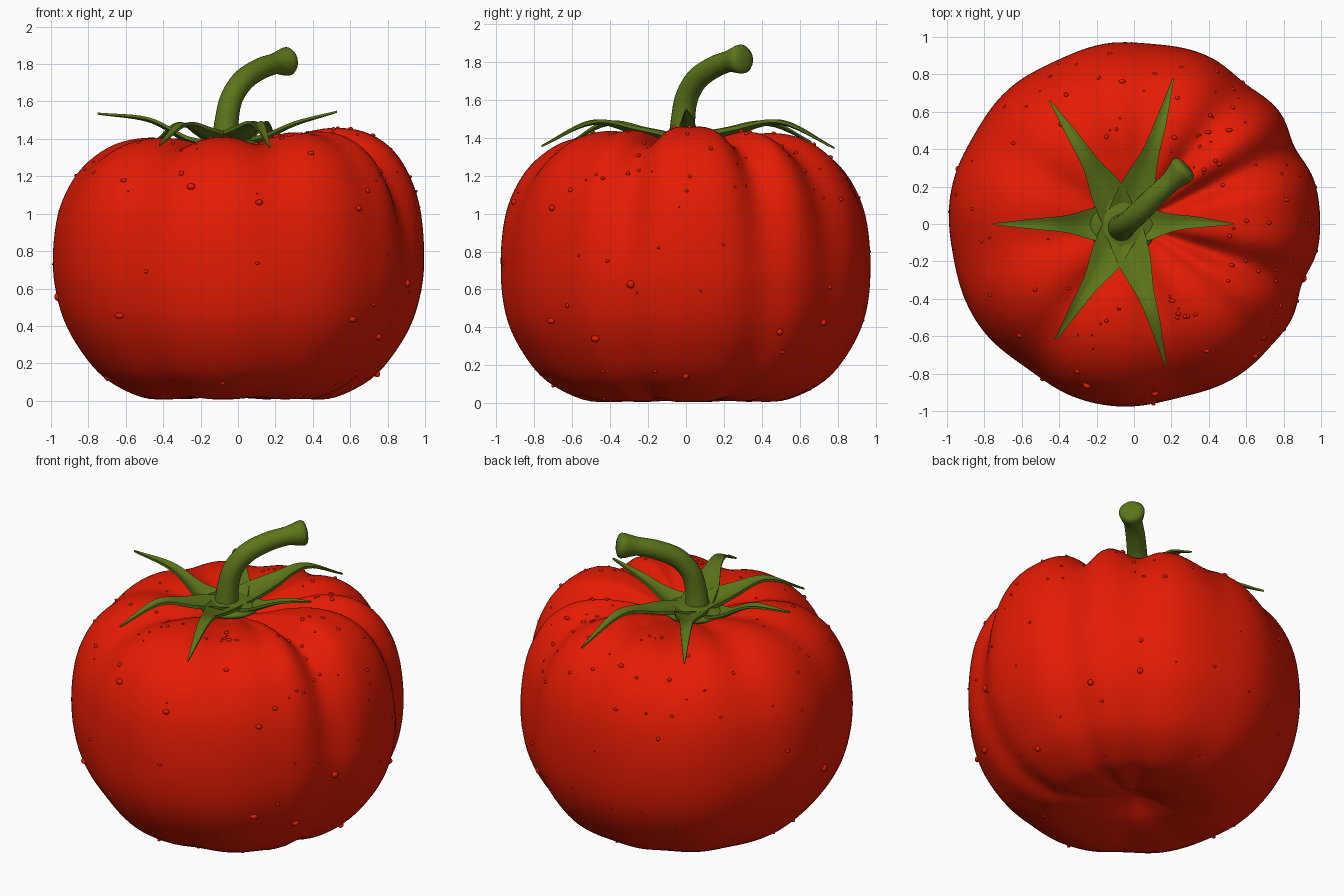
import bpy, bmesh, math, random
from mathutils import Vector, Matrix

cube = bpy.data.objects.get("Cube")
if cube:
    bpy.data.objects.remove(cube, do_unlink=True)
random.seed(7)


def material(name, color):
    m = bpy.data.materials.new(name)
    m.use_nodes = True
    m.diffuse_color = color
    m.node_tree.nodes["Principled BSDF"].inputs["Base Color"].default_value = color
    return m


red = material("tomato red", (0.78, 0.011, 0.001, 1))
green = material("stem green", (0.105, 0.178, 0.01, 1))


def finish(name, bm, mat, angle=60):
    bmesh.ops.recalc_face_normals(bm, faces=bm.faces[:])
    me = bpy.data.meshes.new(name)
    bm.to_mesh(me)
    bm.free()
    me.materials.append(mat)
    ob = bpy.data.objects.new(name, me)
    bpy.context.scene.collection.objects.link(ob)
    bpy.ops.object.select_all(action='DESELECT')
    ob.select_set(True)
    bpy.context.view_layer.objects.active = ob
    bpy.ops.object.shade_smooth_by_angle(angle=math.radians(angle))
    return ob


def spline(pts, t):
    """Smooth curve through pts, t from 0 to 1."""
    pts = [Vector(p) for p in pts]
    f = min(max(t, 0), 1) * (len(pts) - 1)
    i = min(int(f), len(pts) - 2)
    u = f - i
    b, c = pts[i], pts[i + 1]
    a = pts[i - 1] if i else b * 2 - c
    d = pts[i + 2] if i + 2 < len(pts) else c * 2 - b
    return 0.5 * (2 * b + (c - a) * u + (2 * a - 5 * b + 4 * c - d) * u ** 2
                  + (3 * b - a - 3 * c + d) * u ** 3)


def loft(bm, rings, closed=True):
    rows = [[bm.verts.new(p) for p in ring] for ring in rings]
    n = len(rows[0])
    for r, s in zip(rows, rows[1:]):
        for j in range(n if closed else n - 1):
            k = (j + 1) % n
            bm.faces.new((r[j], r[k], s[k], s[j]))
    return rows


# Fruit: a revolved profile with uneven grooves, taller towards its left
PROFILE = [(r, z, 0) for r, z in (
    (0, .11), (.08, .085), (.2, .035), (.36, .01), (.52, .018), (.71, .115),
    (.84, .26), (.935, .43), (.985, .62), (.995, .8), (.97, 1), (.905, 1.16),
    (.81, 1.28), (.67, 1.372), (.5, 1.408), (.33, 1.392), (.18, 1.35),
    (.06, 1.325), (0, 1.32))]
# angle, depth, width
GROOVES = [(-20, 1.3, 8), (26, 1.3, 8), (52, .9, 9), (85, .4, 10), (115, .5, 12),
           (150, .4, 11), (190, .4, 12), (234, .8, 12), (284, .7, 12), (318, .25, 8)]


def fruit_point(angle, t):
    r, z = spline(PROFILE, t)[:2]
    d = (spline(PROFILE, t + .01) - spline(PROFILE, t - .01)).normalized()
    groove = 0
    for a, depth, width in GROOVES:
        diff = (math.degrees(angle) - a + 180) % 360 - 180
        groove += depth * math.exp(-(diff / width) ** 2)
    top = min(max((z - .7) / .6, 0), 1)
    low = min(max((.7 - z) / .7, 0), 1)
    push = groove * (.03 - .012 * low + .045 * top) * min(1, (r / .4) ** 1.5)
    r, z = max(0, r - d.y * push), z + d.x * push
    x = r * math.cos(angle)
    lift = .1 * top * (x + math.sqrt(x * x + .02)) / 2
    return Vector((x, (.985 + .06 * low) * r * math.sin(angle), z + lift))


bm = bmesh.new()
SIDES, ROWS = 160, 72
rows = loft(bm, [[fruit_point(math.tau * j / SIDES, i / ROWS) for j in range(SIDES)]
                 for i in range(1, ROWS)])
for row, t in ((rows[0], 0), (rows[-1], 1)):
    pole = bm.verts.new(fruit_point(0, t))
    for j in range(SIDES):
        bm.faces.new((row[j], row[(j + 1) % SIDES], pole))
finish("fruit_body", bm, red, 80)


# Warts scattered over the skin
def wart(bm, angle, t, size):
    p = fruit_point(angle, t)
    n = (fruit_point(angle + .01, t) - p).cross(fruit_point(angle, t + .005) - p)
    turn = n.to_track_quat('Z', 'Y').to_matrix().to_4x4()
    shape = Matrix.Diagonal((random.uniform(.8, 1.4), random.uniform(.7, 1.1), .9, 1))
    bmesh.ops.create_icosphere(bm, subdivisions=2, radius=size,
                               matrix=Matrix.Translation(p) @ turn @ shape)


bm = bmesh.new()
# angle, height of the large ones
LARGE = [(-83, 1.06), (-49, .44), (-32, .34), (33, .37), (52, .43), (0, .14),
         (-18, .63), (-48, 1.02), (183, .55), (-106, 1.15), (-133, .45)]
for a, z in LARGE:
    a = math.radians(a)
    t = min((i / 200 for i in range(30, 150)), key=lambda s: abs(fruit_point(a, s).z - z))
    wart(bm, a, t, .021)
for i in range(130):
    t = random.uniform(.58, .8) if i < 90 else random.uniform(.22, .6)
    a = random.gauss(0, 1.2) if i % 2 else random.uniform(0, math.tau)
    wart(bm, a, t, random.uniform(.005, .014))
finish("skin_warts", bm, red)

# Leafy crown: six channelled, tapering sepals round a hub
CENTRE = Vector((-.06, 0, 1.37))
SEPALS = [  # bend, bend, tip
    [(.11, 0, 1.4), (.3, .01, 1.485), (.53, 0, 1.55)],
    [(.04, .25, 1.435), (.13, .5, 1.485), (.21, .78, 1.35)],
    [(-.17, .22, 1.43), (-.3, .43, 1.48), (-.45, .66, 1.38)],
    [(-.25, 0, 1.39), (-.47, 0, 1.505), (-.75, 0, 1.54)],
    [(-.17, -.22, 1.43), (-.29, -.41, 1.48), (-.42, -.62, 1.37)],
    [(.02, -.25, 1.435), (.1, -.49, 1.485), (.17, -.76, 1.36)]]
WIDTHS = [(w, 0, 0) for w in (.1, .09, .048, .028, .004)]
bm = bmesh.new()
for bends in SEPALS:
    path = [CENTRE] + bends
    along = Vector(bends[-1]) - CENTRE
    side = Vector((-along.y, along.x, 0)).normalized()
    rings = []
    for i in range(19):
        p, w = spline(path, i / 18), spline(WIDTHS, i / 18).x
        thick = .01 + .016 * (1 - i / 18)
        upper = [p + side * w * u + Vector((0, 0, w * (.35 * abs(u) - .1)))
                 for u in (-1, -.5, 0, .5, 1)]
        lower = [q - Vector((0, 0, thick)) for q in reversed(upper)]
        rings.append(upper + lower)
    ends = loft(bm, rings)
    bm.faces.new(ends[0])
    bm.faces.new(ends[-1])
finish("crown_sepals", bm, green, 50)

bm = bmesh.new()
bmesh.ops.create_uvsphere(bm, u_segments=32, v_segments=16, radius=1,
                          matrix=Matrix.Translation(CENTRE) @ Matrix.Diagonal((.18, .18, .045, 1)))
finish("crown_hub", bm, green)

# Curved stem with a flared foot and a knobbed end
STEM = [(-.07, -.02, 1.36), (-.06, -.015, 1.5), (-.035, .005, 1.615), (.025, .06, 1.71),
        (.11, .145, 1.77), (.19, .22, 1.8), (.25, .28, 1.812)]
RADII = [(s, 0, 0) for s in (.075, .064, .061, .06, .058, .056, .06)]
side = Vector((-.68, .73, 0))
bm = bmesh.new()
rings = []


def stem_ring(p, radius, tangent):
    up = tangent.cross(side).normalized()
    rings.append([p + radius * (math.cos(a) * side + math.sin(a) * up)
                  for a in (math.tau * j / 24 for j in range(24))])


for i in range(37):
    t = i / 36
    tangent = spline(STEM, t + .01) - spline(STEM, t - .01)
    radius = spline(RADII, t).x + .015 * max(0, (t - .85) / .15)
    stem_ring(spline(STEM, t), radius, tangent)
tip, out = spline(STEM, 1), tangent.normalized()
for step, radius in ((.02, .077), (.036, .066), (.044, .045), (.048, .015)):
    stem_ring(tip + out * step, radius, out)
ends = loft(bm, rings)
bm.faces.new(ends[0])
bm.faces.new(ends[-1])
finish("stem", bm, green)
